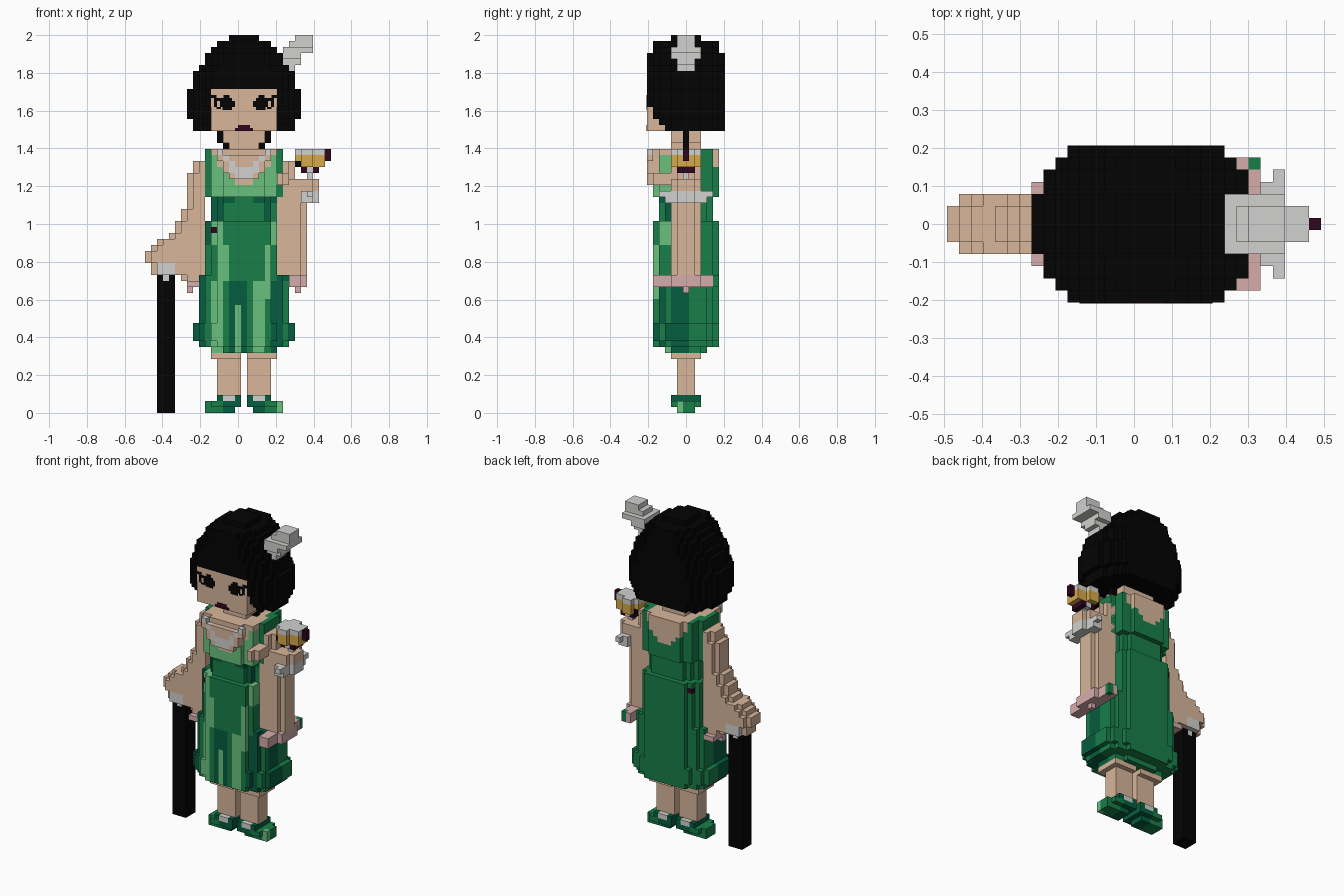
import bpy, bmesh
from mathutils import Vector

cube = bpy.data.objects.get("Cube")
if cube:
    bpy.data.objects.remove(cube, do_unlink=True)

V = 2 / 63  # size of one block


def material(name, rgb):
    lin = [(c / 255 / 12.92) if c < 11 else ((c / 255 + 0.055) / 1.055) ** 2.4 for c in rgb]
    m = bpy.data.materials.new(name)
    m.use_nodes = True
    m.diffuse_color = (*lin, 1)
    m.node_tree.nodes["Principled BSDF"].inputs["Base Color"].default_value = (*lin, 1)
    return m


MATS = {
    "K": material("black", (3, 3, 3)),
    "S": material("skin", (216, 182, 154)),
    "D": material("dark green", (5, 93, 62)),
    "M": material("mid green", (24, 127, 73)),
    "L": material("light green", (106, 192, 126)),
    "G": material("silver grey", (209, 209, 207)),
    "O": material("gold", (215, 169, 74)),
    "P": material("plum", (48, 5, 30)),
    "R": material("pink", (213, 172, 171)),
}
KEYS = list(MATS)
DIRS = [Vector(d) for d in ((1, 0, 0), (-1, 0, 0), (0, 1, 0), (0, -1, 0), (0, 0, 1), (0, 0, -1))]


def new_object(name, bm):
    me = bpy.data.meshes.new(name)
    for m in MATS.values():
        me.materials.append(m)
    bm.to_mesh(me)
    bm.free()
    ob = bpy.data.objects.new(name, me)
    bpy.context.collection.objects.link(ob)


def box(cells, x0, x1, y0, y1, z0, z1, key):
    """Fill an inclusive range of blocks; key is a colour or a rule."""
    for x in range(x0, x1 + 1):
        for y in range(y0, y1 + 1):
            for z in range(z0, z1 + 1):
                cells[x, y, z] = key(x, y, z) if callable(key) else key


def part(name, cells):
    """Skin the blocks with only their exposed faces."""
    bm = bmesh.new()
    for c, key in cells.items():
        centre = Vector(((c[0] + 1) * V, c[1] * V, (c[2] + .5) * V))
        for n in DIRS:
            if (c[0] + int(n.x), c[1] + int(n.y), c[2] + int(n.z)) in cells:
                continue
            a = Vector((n.y, n.z, n.x))
            b = n.cross(a)
            quad = [centre + (n + a * s + b * t) * V / 2 for s, t in ((-1, -1), (1, -1), (1, 1), (-1, 1))]
            bm.faces.new([bm.verts.new(q) for q in quad]).material_index = KEYS.index(key)
    bmesh.ops.remove_doubles(bm, verts=bm.verts, dist=V / 50)
    new_object(name, bm)


def plates(name, y, rects, key):
    """Thin painted rectangles on the front; sizes in blocks."""
    bm = bmesh.new()
    for x0, x1, z0, z1 in rects:
        for v in bmesh.ops.create_cube(bm, size=1)["verts"]:
            v.co = Vector(((x0 + x1) / 2 * V + v.co.x * (x1 - x0) * V + V,
                           y * V + v.co.y * .006,
                           (z0 + z1) / 2 * V + v.co.z * (z1 - z0) * V))
    for f in bm.faces:
        f.material_index = KEYS.index(key)
    new_object(name, bm)


# Head: bobbed hair with the face set into the front
def head_colour(x, y, z):
    return "S" if y <= -4 and abs(x) <= 5 and z <= 53 else "K"


head = {}
WIDTH = {62: 2, 61: 4, 60: 5, 59: 6, 58: 6, 57: 7, 56: 8, 55: 8, 54: 8, 48: 8, 47: 8}
DEPTH = {62: 2, 61: 5, 60: 5}
EDGE = (2, 4, 5, 6)  # half depth counted inward from the side
for z in range(47, 63):
    w = WIDTH.get(z, 9)
    for x in range(-w, w + 1):
        d = min(DEPTH.get(z, 6), EDGE[min(w - abs(x), 3)])
        box(head, x, x, -d, d, z, z, head_colour)
for x, y, z in list(head):
    limit = -3 if z == 47 else -5 if z == 48 else -6 if z <= 50 else -9
    if abs(x) > 5 and y <= limit:
        del head[x, y, z]
part("head_and_hair", head)

# Face details
eye = [(1.5, 4, 51, 52), (2, 3.6, 50.5, 51), (2, 3.8, 52, 52.5), (2.4, 3.4, 52.5, 53),
       (4.5, 5, 51, 52), (3.8, 4.6, 50.7, 51), (3.8, 5, 52, 52.5), (4.6, 5.5, 52.5, 53)]
plates("eyes", -6.5, eye + [(-b, -a, c, d) for a, b, c, d in eye], "K")
plates("mouth", -6.5, [(-1.5, 1.5, 47, 47.5), (-1, 1, 47.5, 48)], "P")

# Neck with loose strands at the sides
neck = {}
box(neck, -3, 3, -2, 2, 45, 46, "S")
box(neck, -2, 2, -2, 2, 44, 44, "S")
for s in (-1, 1):
    box(neck, 4 * s, 4 * s, 0, 0, 45, 46, "K")
    box(neck, 3 * s, 3 * s, 0, 0, 44, 44, "K")
part("neck", neck)

# Dress and upper torso
SKIRT = "DDMLLMDLDMLLMDDMD"
WAIST = "DDDLLMMMMMMMMLMDD"
LOW_WAIST = "DDMMLLMMMMMMLMDDD"


def dress_colour(x, y, z):
    a = abs(x)
    if (x, z) == (-5, 30):  # small clasp
        return "P"
    if y > 0:
        return "S" if a < 5 and z > 38.5 + .2 * x * x else "M"
    if z > 37.5 + .18 * x * x:
        return "S"
    if y > -3 and a >= 6:
        return "D" if z < 22 else "M"
    if z >= 36:
        return "D" if a >= 6 else "L"
    if z == 35:
        return "D" if a > 1 else "M"
    if z >= 32:
        return "D" if x in (-4, -5, 4) else "M"
    if z >= 28:
        return WAIST[x + 8]
    if z >= 22:
        return LOW_WAIST[x + 8]
    if z >= 18 and x in (-2, -1):
        return "D"
    if z >= 19 and x == 4:
        return "L"
    return SKIRT[x + 8]


dress = {}
# first row, last row, half width, half depth, squareness
BANDS = [(10, 10, 5, 3, 3), (11, 11, 7, 5, 3), (12, 14, 8, 5, 3), (15, 22, 7, 5, 3),
         (23, 31, 6, 5, 3), (32, 35, 5, 4, 3), (36, 43, 6, 5, 2.6)]
for z0, z1, w, d, p in BANDS:
    for x in range(-w, w + 1):
        for y in range(-d, d + 1):
            if (abs(x) / (w + .5)) ** p + (abs(y) / (d + .5)) ** p <= 1:
                box(dress, x, x, y, y, z0, z1, dress_colour)
for x, y, z in list(dress):
    if x == 6 and 23 <= z <= 31:  # room for the left arm
        del dress[x, y, z]
part("dress", dress)

# Raised chest with a necklace
chest = {}
for z, w in ((39, 2), (40, 3), (41, 3), (42, 4)):
    box(chest, -w, w, -6, -6, z, z, "S")
    for s in (-1, 1):
        box(chest, s * (w - 1), s * (w - 1), -6, -6, z, z, "G")
box(chest, -1, 1, -6, -6, 39, 40, "G")
for s in (-1, 1):
    box(chest, s * 4, s * 4, -6, -6, 43, 43, "G")
part("necklace", chest)

# Legs and shoes
for side, s in (("right", -1), ("left", 1)):
    leg, shoe = {}, {}
    for x in range(1, 5):
        box(leg, s * x, s * x, -1, 1, 3, 10, "S")
    for x in range(1, 6):
        box(leg, s * x, s * x, -2, 2, 9, 9, "S")

    def shoe_colour(x, y, z):
        if x == 6 and y < 0:
            return "L"
        return "D" if abs(x) < 4 else "M"

    for x in range(1, 7):
        if x > 1:
            box(shoe, s * x, s * x, -1, 1, 0, 0, shoe_colour)
        d = 2 if x < 6 else 1
        box(shoe, s * x, s * x, -d, d, 1, 1, shoe_colour)
    for x in range(1, 5):
        box(shoe, s * x, s * x, -2, 2, 2, 2, "G" if x in (2, 3) else "D")
    part(side + "_leg", leg)
    part(side + "_shoe", shoe)

# Right arm stepping down to the cane grip, with a rounded outer edge
arm = {}
STEPS = [(40, 41, -8), (34, 39, -9), (32, 33, -10), (30, 31, -11), (29, 29, -12),
         (28, 28, -14), (27, 27, -15), (25, 26, -16), (23, 24, -15), (22, 22, -10)]
for z0, z1, x0 in STEPS:
    box(arm, x0, -7, -1, 1, z0, z1, "S")
    box(arm, x0 + 1, -7, -2, 2, z0, z1, "S")
box(arm, -14, -12, -2, 2, 23, 24, "G")
box(arm, -9, -8, -3, 3, 21, 21, "R")
box(arm, -9, -9, 0, 0, 20, 20, "R")
part("right_arm", arm)

# Cane
cane = {}
box(cane, -14, -12, -1, 1, 0, 22, "K")
box(cane, -13, -13, -1, 1, 22, 22, "G")
part("cane", cane)

# Left arm with raised hand
arm = {}
for x0, x1, z0, z1 in ((6, 8, 36, 41), (6, 10, 23, 36), (7, 12, 37, 38)):
    box(arm, x0, x1, -1, 1, z0, z1, "S")
    box(arm, x0, x1 - 1, -2, 2, z0, z1, "S")
box(arm, 6, 7, -5, -3, 38, 39, "S")
box(arm, 6, 6, -6, -6, 38, 39, "S")
box(arm, 8, 9, -5, 5, 21, 22, "R")
box(arm, 9, 9, 5, 5, 21, 22, "M")
box(arm, 10, 10, -2, 2, 21, 22, "R")
box(arm, 9, 9, 0, 0, 20, 20, "R")
part("left_arm", arm)

# Bracelet
cuff = {}
box(cuff, 10, 11, -3, 3, 35, 36, "G")
box(cuff, 11, 11, -4, 4, 36, 36, "G")
box(cuff, 12, 12, -1, 1, 35, 36, "G")
part("bracelet", cuff)

# Cocktail glass with garnish
glass = {}
for z0, z1, key in ((43, 43, "G"), (41, 42, "O")):
    box(glass, 9, 13, -1, 1, z0, z1, key)
    box(glass, 10, 11, -2, 2, z0, z1, key)
box(glass, 10, 12, -1, 1, 40, 40, lambda x, y, z: "G" if x == 11 else "P")
box(glass, 9, 9, -1, 1, 41, 41, "K")
box(glass, 11, 11, 0, 0, 39, 39, "G")
box(glass, 14, 14, 0, 0, 42, 43, "P")
part("cocktail_glass", glass)

# Feather in the hair
feather = {}
for z, x0, x1, d in ((62, 9, 11, 1), (61, 8, 11, 1), (60, 7, 11, 2), (59, 7, 9, 2),
                     (58, 7, 9, 1), (57, 8, 8, 1)):
    box(feather, x0, x1, -d, d, z, z, "G")
part("feather", feather)
